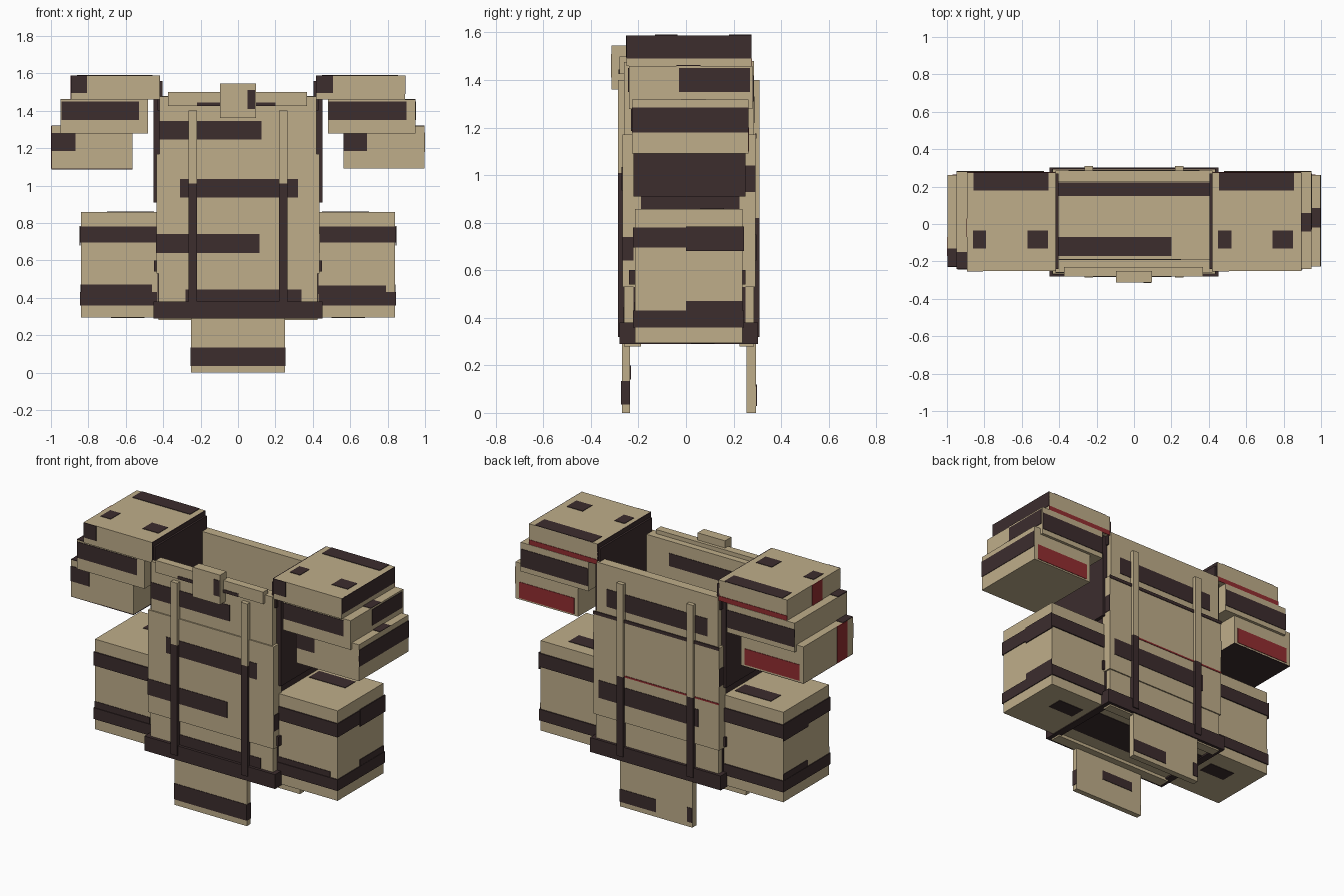
import bpy, bmesh

if "Cube" in bpy.data.objects:
    bpy.data.objects.remove(bpy.data.objects["Cube"])


def material(name, rgb):
    m = bpy.data.materials.new(name)
    m.diffuse_color = (*rgb, 1)
    m.use_nodes = True
    m.node_tree.nodes["Principled BSDF"].inputs["Base Color"].default_value = m.diffuse_color
    return m


TAN = material("sand_tan", (0.52, 0.42, 0.254))
DARK = material("dark_brown", (0.045, 0.026, 0.027))
RED = material("deep_red", (0.29, 0.027, 0.03))


def box(name, x, y, z, mat=TAN):
    """Axis-aligned box from (min, max) pairs."""
    bm = bmesh.new()
    bmesh.ops.create_cube(bm, size=1)
    for v in bm.verts:
        v.co = [(r[0] + r[1]) / 2 + c * (r[1] - r[0]) for r, c in zip((x, y, z), v.co)]
    me = bpy.data.meshes.new(name)
    bm.to_mesh(me)
    bm.free()
    me.materials.append(mat)
    ob = bpy.data.objects.new(name, me)
    bpy.context.collection.objects.link(ob)
    return ob


T = 0.003


def patch(name, axis, at, u, v, mat=DARK):
    """Thin painted plate centred on a face at the given coordinate."""
    r = [u, v]
    r.insert("xyz".index(axis), (at - T, at + T))
    return box(name, *r, mat)


# Front wall of the vest, three stacked panels
box("front_upper_panel", (-.42, .42), (-.26, -.19), (1.17, 1.475))
box("front_middle_panel", (-.435, .435), (-.268, -.19), (.53, 1.17))
box("front_lower_panel", (-.425, .425), (-.26, -.19), (.28, .53))
for at, x, z in ((-.26, (-.42, .125), (1.245, 1.345)),
                 (-.268, (-.31, .32), (.935, 1.035)),
                 (-.268, (-.435, .115), (.64, .74)),
                 (-.26, (-.28, .34), (.37, .445))):
    patch("front_stripe", "y", at, x, z)
patch("front_inner_stripe", "y", -.19, (-.40, .25), (1.32, 1.40))

# Back wall of the vest
box("back_upper_panel", (-.42, .42), (.225, .285), (1.17, 1.48))
box("back_middle_panel", (-.435, .435), (.225, .293), (.53, 1.17))
box("back_lower_panel", (-.425, .425), (.225, .285), (.28, .53))
patch("back_stripe", "y", .285, (-.35, .35), (1.22, 1.33))
patch("back_seam", "y", .294, (-.435, .435), (1.155, 1.175))
patch("back_stripe", "y", .293, (-.29, .40), (.64, .75))
patch("back_red_line", "y", .293, (-.435, .24), (.815, .825), RED)

# Side walls, shoulder hangers and small side buckles
for s in (-1, 1):
    def sx(a, b):
        return tuple(sorted((s * a, s * b)))
    box("side_wall", sx(.405, .43), (-.22, .25), (.29, 1.48), DARK)
    box("side_upper_panel", sx(.43, .452), (-.22, .25), (.91, 1.47), DARK)
    box("shoulder_hanger", sx(.405, .43), (-.24, .27), (1.40, 1.56), DARK)
    box("side_buckle", sx(.42, .45), (-.24, -.20), (.54, .60), DARK)
    box("side_buckle", sx(.42, .45), (.22, .25), (.54, .60), DARK)
    patch("panel_edge_stripe", "x", s * .435, (-.268, -.22), (.64, .74))
    patch("panel_edge_stripe", "x", s * .435, (.24, .293), (.93, 1.04))

# Floor of the vest
box("vest_floor", (-.41, .41), (-.2, .24), (.30, .32))
patch("floor_stripe", "z", .32, (-.41, .41), (.15, .222))
patch("floor_stripe", "z", .32, (-.41, .20), (-.17, -.07))
patch("floor_underside", "z", .30, (-.41, .41), (-.1, .15))

# Belt ring
box("belt_front", (-.452, .452), (-.28, -.21), (.29, .38), DARK)
box("belt_back", (-.452, .452), (.24, .303), (.29, .38), DARK)
for s in (-1, 1):
    box("belt_side", tuple(sorted((s * .41, s * .452))), (-.21, .24), (.29, .38), DARK)

# Vertical straps on both faces, dark below and tan above
for s in (-1, 1):
    x = tuple(sorted((s * .22, s * .265)))
    box("front_strap_lower", x, (-.287, -.25), (.32, 1.01), DARK)
    box("front_strap_upper", x, (-.287, -.25), (1.01, 1.40))
    box("back_strap_lower", x, (.27, .31), (.32, .82), DARK)
    box("back_strap_upper", x, (.27, .31), (.82, 1.40))

# Collar bar and clasp
box("collar_bar", (-.375, .37), (-.28, -.23), (1.425, 1.50))
patch("collar_stripe", "y", -.28, (-.22, .2), (1.425, 1.445))
box("clasp", (-.095, .095), (-.313, -.25), (1.36, 1.545))
patch("clasp_patch", "y", -.313, (.05, .092), (1.41, 1.51))

# Hanging flaps
box("front_flap", (-.25, .25), (-.27, -.235), (0, .30))
patch("front_flap_stripe", "y", -.27, (-.25, .25), (.035, .135))
patch("front_flap_inner_patch", "y", -.235, (-.18, .05), (.14, .2))
for s in (-1, 1):
    patch("front_flap_edge", "x", s * .25, (-.27, -.235), (.035, .135))
box("back_flap", (-.25, .25), (.255, .295), (0, .30))
patch("back_flap_patch", "y", .295, (0, .25), (.03, .11))
patch("back_flap_patch", "y", .295, (-.25, -.215), (.03, .12))

# Side packs with two strap rings each
for s in (-1, 1):
    def sx(a, b):
        return tuple(sorted((s * a, s * b)))
    box("side_pack", sx(.43, .84), (-.215, .238), (.295, .858))
    for z in ((.695, .78), (.36, .43)):
        box("pack_strap", sx(.432, .845), (-.222, .245), z, DARK)
    patch("pack_side_patch", "x", s * .845, (0, .245), (.68, .785))
    patch("pack_side_patch", "x", s * .84, (0, .238), (.42, .47))
    patch("pack_top_stripe", "z", .858, sx(.45, .70), (.06, .16))
    patch("pack_bottom_patch", "z", .295, sx(.50, .68), (.02, .12))
patch("pack_front_patch", "y", -.215, (-.84, -.46), (.42, .47))
patch("pack_front_patch", "y", -.215, (.43, .79), (.42, .465))

# Shoulder pads: three overlapping tiers on each side
TIERS = (("upper", (.42, .893), (-.25, .275), (1.46, 1.588)),
         ("middle", (.48, .948), (-.24, .28), (1.278, 1.46)),
         ("lower", (.563, .997), (-.228, .262), (1.09, 1.318)))
for s in (-1, 1):
    def sx(a, b):
        return tuple(sorted((s * a, s * b)))
    for name, x, y, z in TIERS:
        box("shoulder_" + name + "_tier", sx(*x), y, z)
    patch("shoulder_inner_face", "x", s * .42, (-.25, .275), (1.46, 1.588))
    patch("shoulder_back_red_trim", "y", .275, sx(.42, .893), (1.46, 1.49), RED)
    patch("shoulder_back_stripe", "y", .28, sx(.48, .948), (1.31, 1.42))
    patch("shoulder_back_red_patch", "y", .262, sx(.59, .97), (1.10, 1.20), RED)

# Shoulder paint that runs left to right on both sides
for x0, off in ((.42, 0), (-.893, 0)):
    patch("pad_front_patch", "y", -.25, (x0, x0 + .087), (1.495, 1.588))
    patch("pad_top_stripe", "z", 1.588, (x0 + .035, x0 + .435), (.18, .275))
for x in ((.45, .52), (.74, .85), (-.86, -.79), (-.57, -.46)):
    patch("pad_top_patch", "z", 1.588, x, (-.13, -.035))
for x in ((.483, .90), (-.945, -.53)):
    patch("pad_front_stripe", "y", -.24, x, (1.35, 1.45))
for x in ((.563, .69), (-.997, -.87)):
    patch("pad_front_patch", "y", -.228, x, (1.185, 1.28))

# Outer faces and steps of the pads
patch("pad_outer_stripe", "x", .893, (-.25, .275), (1.49, 1.588))
patch("pad_outer_stripe", "x", .948, (-.03, .27), (1.35, 1.45))
patch("pad_outer_stripe", "x", .997, (-.228, .262), (1.18, 1.285))
patch("pad_outer_red_band", "x", -.893, (-.07, .03), (1.46, 1.588), RED)
patch("pad_outer_red_band", "x", -.997, (-.17, -.07), (1.09, 1.318), RED)
patch("pad_step_patch", "z", 1.46, (.893, .948), (-.04, .06))
patch("pad_step_patch", "z", 1.318, (.948, .997), (-.02, .085))
patch("pad_step_patch", "z", 1.318, (-.997, -.948), (-.228, -.13))
patch("pad_step_patch", "z", 1.46, (-.948, -.893), (-.24, -.15))
patch("pad_underside", "z", 1.09, (-.997, -.563), (-.228, .262))
